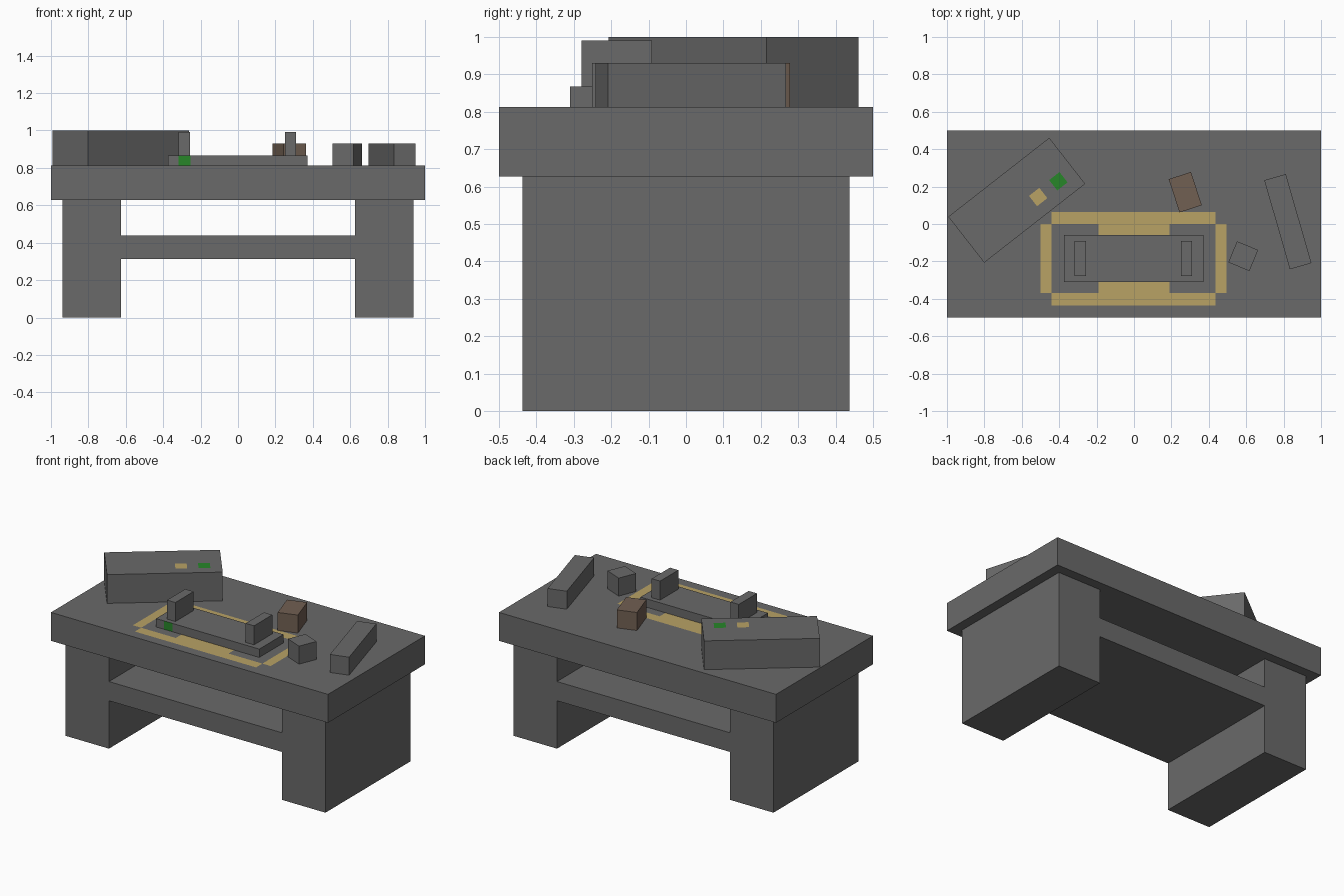
import bpy
import bmesh
from math import radians
from mathutils import Matrix, Vector

if "Cube" in bpy.data.objects:
    bpy.data.objects.remove(bpy.data.objects["Cube"], do_unlink=True)


def material(name, rgb):
    mat = bpy.data.materials.new(name)
    mat.use_nodes = True
    color = (*rgb, 1)
    mat.diffuse_color = color
    mat.node_tree.nodes["Principled BSDF"].inputs["Base Color"].default_value = color
    return mat


GREY = material("grey", (0.143, 0.143, 0.143))
SAND = material("sand", (0.48, 0.36, 0.13))
GREEN = material("green", (0.02, 0.24, 0.022))
BROWN = material("brown", (0.165, 0.115, 0.085))


def finish(bm, name, mats):
    mesh = bpy.data.meshes.new(name)
    bmesh.ops.recalc_face_normals(bm, faces=bm.faces)
    bm.to_mesh(mesh)
    bm.free()
    for mat in mats:
        mesh.materials.append(mat)
    obj = bpy.data.objects.new(name, mesh)
    bpy.context.collection.objects.link(obj)
    return obj


def paint(bm, normal, rects):
    """Cut the side facing normal along x/y rectangles and colour the pieces inside."""
    normal = Vector(normal)

    def side():
        return [f for f in bm.faces if f.normal.dot(normal) > 0.9]

    cuts = {(axis, r[2 * axis + k]) for r in rects for axis in (0, 1) for k in (0, 1)}
    for axis, value in sorted(cuts):
        direction = Vector((axis == 0, axis == 1, 0))
        if abs(direction.dot(normal)) > 0.9:
            continue
        faces = side()
        geom = {g for f in faces for g in (*f.verts, *f.edges, f)}
        bmesh.ops.bisect_plane(bm, geom=list(geom), dist=1e-5,
                               plane_co=direction * value, plane_no=direction)
        bm.normal_update()
    for face in side():
        c = face.calc_center_median()
        for x0, x1, y0, y1, index in rects:
            if x0 < c.x < x1 and y0 < c.y < y1:
                face.material_index = index


def box(name, size, center, bottom, top, turn=0, mats=(GREY,), normal=(0, 0, 1), rects=()):
    bm = bmesh.new()
    bmesh.ops.create_cube(bm, size=1)
    bmesh.ops.scale(bm, vec=(*size, top - bottom), verts=bm.verts)
    bm.normal_update()
    if rects:
        paint(bm, normal, rects)
    obj = finish(bm, name, mats)
    obj.matrix_world = (Matrix.Translation((*center, (bottom + top) / 2))
                        @ Matrix.Rotation(radians(turn), 4, "Z"))
    return obj


TABLE_BOTTOM, TABLE_TOP = 0.627, 0.8125
TRAY_TOP, BLOCK_TOP = 0.867, 0.93

# Base: two solid legs joined by a shelf, extruded from an H profile
half = [(0.625, 0.4375), (0.625, TABLE_BOTTOM), (0.9375, TABLE_BOTTOM),
        (0.9375, 0), (0.625, 0), (0.625, 0.3125)]
profile = half + [(-x, z) for x, z in reversed(half)]
bm = bmesh.new()
face = bm.faces.new([bm.verts.new((x, -0.4375, z)) for x, z in profile])
extruded = bmesh.ops.extrude_face_region(bm, geom=[face])["geom"]
bmesh.ops.translate(bm, vec=(0, 0.875, 0),
                    verts=[g for g in extruded if isinstance(g, bmesh.types.BMVert)])
finish(bm, "legs_and_shelf", [GREY])

# Table top with painted outline around the tray
MARKS = [(-0.44, 0.435, 0, 0.065, 1), (-0.44, 0.435, -0.435, -0.37, 1),
         (-0.5, -0.44, -0.37, 0, 1), (0.435, 0.495, -0.37, 0, 1),
         (-0.19, 0.19, -0.37, 0, 1)]
box("table_top", (2, 1), (0, 0), TABLE_BOTTOM, TABLE_TOP, mats=(GREY, SAND), rects=MARKS)

# Tray with a green square on its front, and two upright blocks
box("tray", (0.745, 0.25), (-0.002, -0.185), TABLE_TOP, TRAY_TOP, mats=(GREY, GREEN),
    normal=(0, -1, 0), rects=[(-0.315, -0.253, -1, 1, 1)])
for name, x in (("right_tray_block", -0.287), ("left_tray_block", 0.281)):
    box(name, (0.06, 0.188), (x, -0.185), TRAY_TOP, 0.991)

# Large console with two coloured buttons on its top
box("console", (0.685, 0.312), (-0.627, 0.127), TABLE_TOP, 1.0, turn=38,
    mats=(GREY, GREEN, SAND),
    rects=[(0.203, 0.273, -0.092, -0.022, 1), (0.066, 0.136, -0.092, -0.022, 2)])

# Loose blocks
box("brown_block", (0.125, 0.187), (0.274, 0.17), TABLE_TOP, BLOCK_TOP, turn=18, mats=(BROWN,))
box("small_block", (0.122, 0.122), (0.584, -0.172), TABLE_TOP, BLOCK_TOP, turn=-22.5)
box("long_block", (0.12, 0.495), (0.8225, 0.0125), TABLE_TOP, BLOCK_TOP, turn=16)
